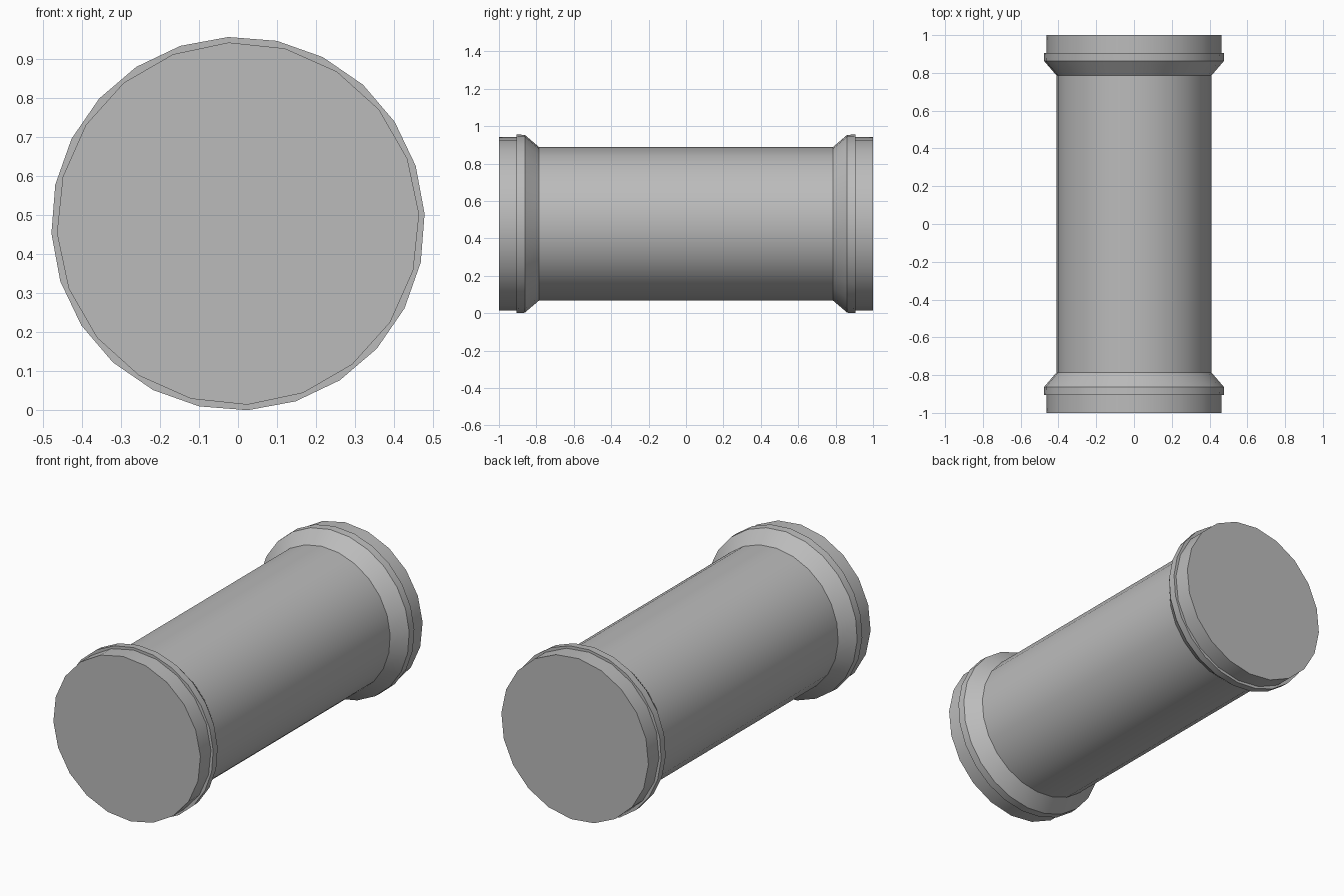
import bpy, bmesh, math

if "Cube" in bpy.data.objects:
    bpy.data.objects.remove(bpy.data.objects["Cube"])

CZ = 0.478  # height of the roller axis

grey = bpy.data.materials.new("plain_grey")
grey.diffuse_color = (0.5, 0.5, 0.5, 1)
grey.use_nodes = True
grey.node_tree.nodes["Principled BSDF"].inputs["Base Color"].default_value = grey.diffuse_color


def lathe(name, profile, sides, offset=0.0, cap=None):
    """Revolve (y, radius) points about the y axis; cap = profile index to fill."""
    bm = bmesh.new()
    rings = []
    for y, r in profile:
        ring = []
        for i in range(sides):
            a = math.radians(offset) + 2 * math.pi * i / sides
            ring.append(bm.verts.new((r * math.cos(a), y, CZ + r * math.sin(a))))
        rings.append(ring)
    for a, b in zip(rings, rings[1:]):
        for i in range(sides):
            j = (i + 1) % sides
            bm.faces.new((a[i], b[i], b[j], a[j]))
    if cap is not None:
        bm.faces.new(rings[cap])
    bmesh.ops.recalc_face_normals(bm, faces=bm.faces)
    # make sure the surface points outward
    bm.faces.ensure_lookup_table()
    f = max(bm.faces, key=lambda f: abs(f.normal.y) if cap is not None else -abs(f.normal.y))
    c = f.calc_center_median()
    out = f.normal.y * c.y if cap is not None else f.normal.x * c.x + f.normal.z * (c.z - CZ)
    if out < 0:
        bmesh.ops.reverse_faces(bm, faces=bm.faces)
    me = bpy.data.meshes.new(name)
    bm.to_mesh(me)
    bm.free()
    me.materials.append(grey)
    ob = bpy.data.objects.new(name, me)
    bpy.context.collection.objects.link(ob)
    bpy.ops.object.select_all(action='DESELECT')
    ob.select_set(True)
    bpy.context.view_layer.objects.active = ob
    bpy.ops.object.shade_smooth_by_angle(angle=math.radians(30))
    return ob


# barrel with a flared collar and raised lip at each end
half = [(0.905, 0.455), (0.905, 0.478), (0.862, 0.476), (0.785, 0.41)]
lathe("barrel", [(-y, r) for y, r in half] + half[::-1], 24, 3)

# flat end discs
for s, name in ((-1, "front_end"), (1, "back_end")):
    lathe(name, [(s * 0.905, 0.464), (s * 1.0, 0.464)], 20, 3, cap=1)
